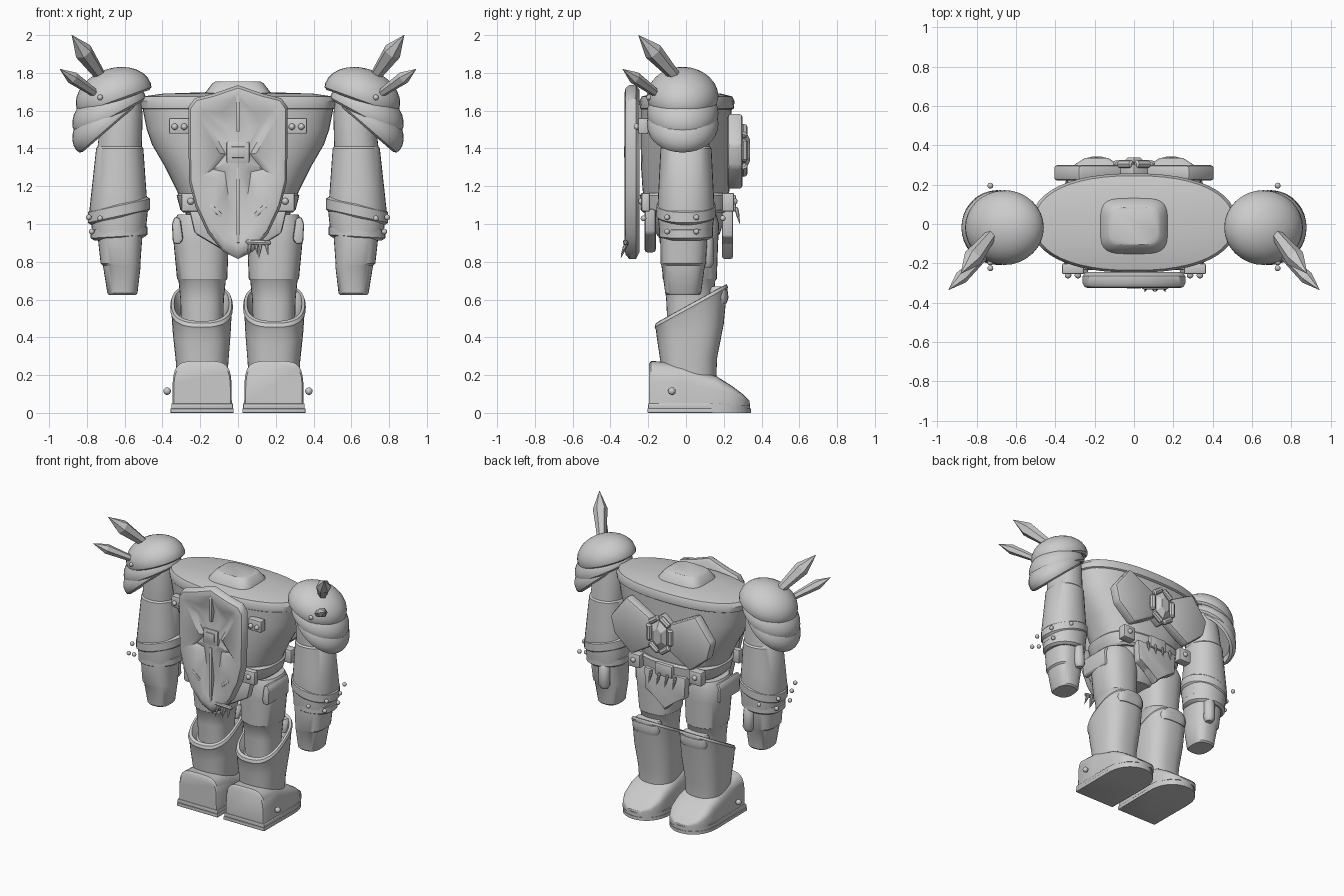
import bpy, bmesh, math
from mathutils import Vector, Matrix

if "Cube" in bpy.data.objects:
    bpy.data.objects.remove(bpy.data.objects["Cube"])

MAT = bpy.data.materials.new("stone_grey")
MAT.diffuse_color = (0.6, 0.6, 0.6, 1)
MAT.use_nodes = True
MAT.node_tree.nodes["Principled BSDF"].inputs["Base Color"].default_value = MAT.diffuse_color


def finish(name, bm, mirror=False, angle=35):
    bmesh.ops.recalc_face_normals(bm, faces=bm.faces)
    me = bpy.data.meshes.new(name)
    bm.to_mesh(me)
    bm.free()
    me.shade_smooth()
    me.set_sharp_from_angle(angle=math.radians(angle))
    me.materials.append(MAT)
    ob = bpy.data.objects.new(name, me)
    bpy.context.collection.objects.link(ob)
    if mirror:
        ob.modifiers.new("mirror", 'MIRROR').use_clip = False
    return ob


def skin(bm, loops, caps=True):
    """Bridge equal-length point loops, capping both ends."""
    rings = [[bm.verts.new(p) for p in lp] for lp in loops]
    n = len(rings[0])
    for a, b in zip(rings, rings[1:]):
        for i in range(n):
            bm.faces.new((a[i], a[(i + 1) % n], b[(i + 1) % n], b[i]))
    if caps:
        bm.faces.new(rings[0])
        bm.faces.new(rings[-1])


def loft(name, rings, e=2.0, n=32, mirror=False, sx=0.0, matrix=None, angle=35):
    """Superellipse rings (cx, cy, z, rx, ry[, slope in y]); sx tilts in x."""
    def co(v):
        return math.copysign(abs(v) ** (2 / e), v)
    loops = []
    for r in rings:
        cx, cy, z, rx, ry = r[:5]
        sy = r[5] if len(r) > 5 else 0
        lp = []
        for i in range(n):
            t = math.tau * i / n
            x, y = rx * co(math.cos(t)), ry * co(math.sin(t))
            lp.append(Vector((cx + x, cy + y, z + sy * y + sx * x)))
        loops.append(lp)
    bm = bmesh.new()
    skin(bm, loops)
    if matrix:
        bmesh.ops.transform(bm, matrix=matrix, verts=bm.verts)
    return finish(name, bm, mirror, angle)


def prism(name, pts, a, b, bevel=0.01, axis='y', mirror=False):
    """Extrude an outline (x,z) along y, or (x,y) along z, with soft edges."""
    f = (lambda p, h: (p[0], h, p[1])) if axis == 'y' else (lambda p, h: (p[0], p[1], h))
    bm = bmesh.new()
    skin(bm, [[f(p, a) for p in pts], [f(p, b) for p in pts]])
    if bevel:
        bmesh.ops.bevel(bm, geom=bm.edges[:], offset=bevel, segments=2,
                        profile=0.5, affect='EDGES', clamp_overlap=True)
    return finish(name, bm, mirror)


def box(cx, cz, w, h):
    return [(cx - w, cz - h), (cx + w, cz - h), (cx + w, cz + h), (cx - w, cz + h)]


def rod(name, p, q, prof, n=8, mirror=False, angle=35):
    """Round bar from p to q with (fraction, radius) profile."""
    p, q = Vector(p), Vector(q)
    m = (q - p).to_track_quat('Z', 'Y').to_matrix()
    bm = bmesh.new()
    skin(bm, [[p.lerp(q, t) + m @ Vector((r * math.cos(math.tau * i / n),
              r * math.sin(math.tau * i / n), 0)) for i in range(n)] for t, r in prof])
    return finish(name, bm, mirror, angle)


BAR = [(0, .006), (.08, .014), (.92, .014), (1, .006)]
CLAW = [(0, .006), (.15, .011), (.5, .009), (1, .001)]


def bolt(name, loc, r=0.015, mirror=True):
    bm = bmesh.new()
    bmesh.ops.create_uvsphere(bm, u_segments=12, v_segments=8, radius=r,
                              matrix=Matrix.Translation(loc))
    finish(name, bm, mirror)


# Torso, collar rim and neck
loft("torso", [(0, .01, .86, .1, .1), (0, .01, .95, .2, .17), (0, .005, 1.05, .275, .205),
               (0, 0, 1.18, .325, .23), (0, 0, 1.3, .385, .238), (0, 0, 1.42, .455, .24),
               (0, 0, 1.5, .483, .24), (0, 0, 1.61, .505, .24)], e=2.4, n=48)
loft("collar_rim", [(0, .005, 1.6, .49, .23), (0, .005, 1.612, .515, .248), (0, .005, 1.65, .52, .252),
                    (0, .005, 1.675, .505, .24), (0, .005, 1.69, .4, .18), (0, 0, 1.7, .1, .08)],
     e=2.3, n=48)
loft("neck", [(0, -.01, 1.68, .175, .145), (0, -.01, 1.7, .17, .14), (0, -.01, 1.745, .135, .108),
              (0, -.01, 1.755, .12, .095)], e=4, n=40)

# Belt, apron and tassets
loft("belt", [(0, 0, 1.06, .29, .225), (0, 0, 1.075, .305, .24), (0, 0, 1.15, .325, .245),
              (0, 0, 1.165, .31, .235)], e=2.6, n=48)
prism("front_apron", [(-.17, 1.09), (-.16, .93), (-.07, .9), (0, .81), (.07, .9), (.16, .93), (.17, 1.09)],
      .19, .25, .012)
prism("rear_apron", [(-.26, 1.08), (-.23, .95), (-.06, .85), (.06, .85), (.23, .95), (.26, 1.08)],
      -.22, -.16, .015)
prism("buckle", box(0, 1.11, .07, .045), .22, .265)
for y0, y1, tag in ((-.235, -.19, "rear"), (.19, .255, "front")):
    prism(tag + "_belt_plate", box(.25, 1.115, .05, .05), y0, y1, mirror=True)
    bolt(tag + "_belt_bolt", (.25, y0 if y0 < 0 else y1, 1.12), .018)
prism("side_tasset", [(.305, 1.03), (.29, .92), (.31, .89), (.345, .9), (.35, 1.0), (.335, 1.04)],
      -.14, .1, .012, mirror=True)
for i in range(4):
    x = -.1 + .065 * i
    rod("belt_claw", (x, .265, 1.09), (x + .01, .285, 1.0), CLAW)
    x = .065 + .028 * i
    rod("shield_claw", (x, -.31, .91), (x + (.01 if i % 2 else -.01), -.345, .82 + .015 * (i % 2)), CLAW)
rod("shield_claw_bar", (.04, -.32, .905), (.175, -.32, .9), BAR)

# Shield carried on the back, with a hollowed face
half = [(0, 1.735), (.13, 1.69), (.23, 1.665), (.262, 1.62), (.262, 1.4), (.258, 1.22),
        (.225, 1.09), (.16, .95), (.08, .855), (0, .815)]
outline = half + [(-x, z) for x, z in half[-2:0:-1]]
star = [.9, .75, .84, .82, .4, .82, .5, .6, .85, .9]
star = star + star[-2:0:-1]


def shield_loop(k, y):
    ks = k if isinstance(k, list) else [k] * len(outline)
    return [(x * s, y, 1.36 + (z - 1.36) * s) for (x, z), s in zip(outline, ks)]


bm = bmesh.new()
skin(bm, [shield_loop(.93, -.245), shield_loop(1, -.265), shield_loop(1, -.3), shield_loop(.96, -.32),
          shield_loop(.88, -.326), shield_loop([s * .93 for s in star], -.318),
          shield_loop([s * .62 for s in star], -.29), shield_loop(.2, -.315)])
finish("shield", bm, angle=40)
for z0, z1, tag in ((1.49, 1.68, "upper"), (.9, 1.3, "lower")):
    prism("shield_ridge_" + tag, box(0, (z0 + z1) / 2, .009, (z1 - z0) / 2), -.322, -.28, .003)
prism("shield_boss", box(0, 1.38, .06, .055), -.322, -.28, .006)
prism("shield_boss_inner", box(0, 1.38, .035, .03), -.329, -.3, .004)
prism("shield_slot", [(.08, 1.05), (.095, 1.035), (.155, 1.09), (.14, 1.105)], -.325, -.29, .003, mirror=True)
prism("strap_plate", box(.31, 1.52, .055, .042), -.255, -.2, .008, mirror=True)
for x in (.285, .335):
    bolt("strap_bolt", (x, -.26, 1.515), .017)

# Chest emblem: wings, bezel and cut gem
prism("emblem_wing", [(.04, 1.46), (.28, 1.59), (.41, 1.42), (.38, 1.3), (.24, 1.18), (.04, 1.3)],
      .22, .3, .02, mirror=True)
hexa = [(0, .14), (.075, .075), (.075, -.075), (0, -.14), (-.075, -.075), (-.075, .075)]
prism("gem_setting", [(x * 1.1, 1.39 + z * 1.0) for x, z in hexa], .23, .305)
for (x, z), (u, w) in zip(hexa, hexa[1:] + hexa[:1]):
    rod("bezel_bar", (x * 1.15, .305, 1.39 + z * .95), (u * 1.15, .305, 1.39 + w * .95),
        [(.08, .01), (.16, .021), (.84, .021), (.92, .01)])
bm = bmesh.new()
skin(bm, [[(x * k, y, 1.39 + z * k) for x, z in hexa] for k, y in ((.8, .29), (.8, .31), (.42, .338))])
finish("gem", bm, angle=10)

# Legs: thigh, greave with slanted top, knee plate
loft("thigh", [(.19, .02, .4, .11, .115), (.19, .02, .6, .115, .125), (.19, .02, .7, .125, .135),
               (.19, .02, .71, .133, .143), (.195, .02, .9, .146, .15), (.2, .02, 1.0, .146, .155),
               (.195, .02, 1.05, .125, .14)], e=2.5, mirror=True)
loft("greave", [(.19, .015, .18, .133, .145), (.19, .015, .28, .14, .15, .08), (.192, .025, .42, .153, .175, .3),
                (.193, .028, .54, .16, .188, .53), (.193, .028, .56, .166, .194, .55),
                (.193, .028, .578, .16, .188, .55), (.193, .028, .58, .145, .17, .55),
                (.193, .025, .5, .118, .135, .3)], e=2.6, n=40, mirror=True)
loft("knee_plate", [(.193, .165, .58, .1, .05), (.193, .17, .61, .11, .055), (.193, .17, .65, .105, .05),
                    (.193, .16, .67, .09, .03)], e=3, mirror=True)

# Shoes: rounded upper and two-layer sole
loops = []
for y, w, h in ((-.195, .15, .262), (-.185, .157, .275), (-.02, .157, .265), (.07, .155, .225), (.16, .155, .195),
                (.24, .147, .145), (.3, .115, .1), (.335, .06, .065)):
    lp = [(.19 + w, y, .04)]
    for i in range(17):
        t = math.pi * i / 16
        c, s = math.cos(t), math.sin(t)
        lp.append((.19 + w * math.copysign(abs(c) ** .45, c), y, .06 + (h - .06) * abs(s) ** .45))
    lp.append((.19 - w, y, .04))
    loops.append(lp)
bm = bmesh.new()
skin(bm, loops)
finish("shoe", bm, True, 40)


def sole(k):
    toe = [(.19 + .163 * k * math.cos(t), .14 + .2 * k * math.sin(t) ** .85)
           for t in [math.pi * i / 20 for i in range(20)] + [math.pi - 1e-6]]
    return [(.19 - .163 * k, -.2 * k), (.19 + .163 * k, -.2 * k)] + toe


prism("sole", sole(1.02), 0, .023, .004, 'z', True)
prism("welt", sole(1.0), .02, .05, .006, 'z', True)
bolt("shoe_bolt", (.375, -.075, .115), .02)

# Arms: sleeve, wrist bands, fist, thumb
loft("arm", [(.63, 0, .95, .14, .14), (.632, 0, 1.07, .155, .152), (.63, 0, 1.2, .143, .145),
             (.626, 0, 1.4, .125, .135), (.626, 0, 1.41, .117, .125), (.615, -.01, 1.58, .11, .12),
             (.61, -.01, 1.68, .095, .11)], e=2.2, mirror=True)
for tag, z, h, r, sx in (("upper", 1.07, .045, .165, -.22), ("lower", .955, .035, .15, -.06)):
    loft("wrist_band_" + tag, [(.63, 0, z - h, r - .02, r - .025), (.63, 0, z - h * .6, r, r - .008),
                               (.63, 0, z + h * .6, r, r - .008), (.63, 0, z + h, r - .02, r - .025)],
         mirror=True, sx=sx)
loft("fist", [(.612, -.015, .625, .072, .085), (.612, -.015, .635, .08, .095), (.615, -.015, .78, .1, .115),
              (.622, -.015, .79, .105, .12), (.625, -.01, .95, .12, .125)], e=2.6, mirror=True)
rod("thumb", (.59, .105, .94), (.585, .11, .77), [(0, .03), (.1, .04), (.85, .04), (1, .024)], 10, True)
for y in (-.1, .055):
    bolt("wrist_bolt_upper", (.79, y, 1.035))
    bolt("wrist_bolt_lower", (.775, y, .96))
for y in (.195, -.225):
    bolt("outer_bolt", (.73, y, 1.03))

# Shoulder armour: cap over two lames, each tilted outward
for tag, x, z, tilt, r, h in (("cap", .65, 1.655, 20, .208, .15), ("lame_middle", .67, 1.57, 29, .212, .14),
                              ("lame_lower", .683, 1.515, 41, .212, .13)):
    rings = [(0, 0, .03, r - .05, .145), (0, 0, -.01, r - .02, .17), (0, 0, 0, r - .004, .186), (0, 0, .02, r, .19)]
    for i in range(1, 8):
        t = i / 7.4 * math.pi / 2
        rings.append((0, 0, .02 + h * math.sin(t), r * math.cos(t), .19 * math.cos(t)))
    loft("shoulder_" + tag, rings, mirror=True,
         matrix=Matrix.Translation((x, -.018, z)) @ Matrix.Rotation(math.radians(tilt), 4, 'Y'))
bolt("shoulder_bolt", (.73, -.195, 1.67))

# Crystal spikes
rod("large_spike", (.69, -.01, 1.73), (.88, -.252, 2.0), [(0, .022), (.68, .05), (1, .001)], 6, True, 10)
rod("small_spike", (.74, -.14, 1.68), (.943, -.335, 1.82), [(0, .02), (.68, .034), (1, .001)], 6, True, 10)
